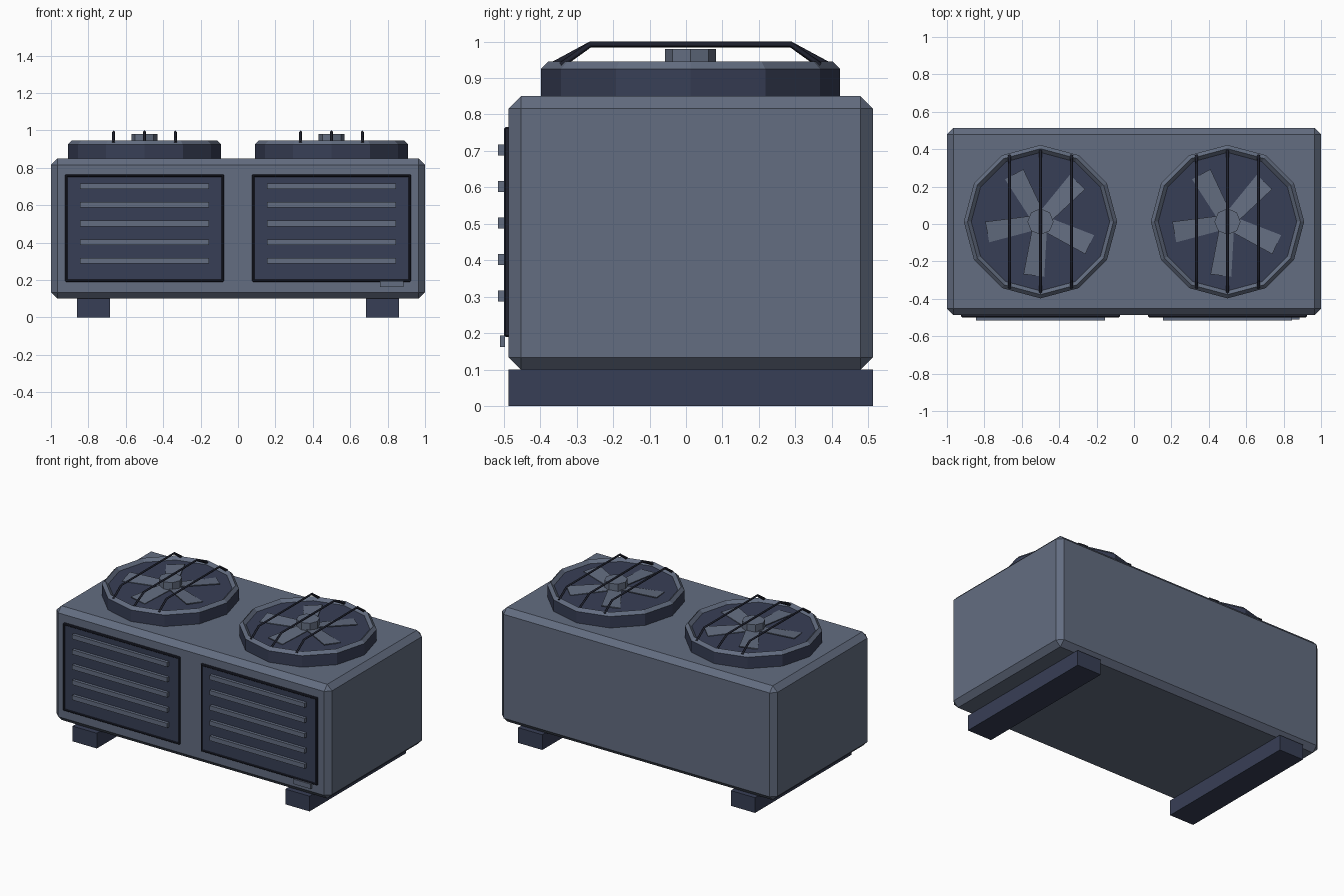
import bpy, bmesh
from math import radians
from mathutils import Matrix, Vector

cube = bpy.data.objects.get("Cube")
if cube:
    bpy.data.objects.remove(cube, do_unlink=True)


def material(name, rgb):
    m = bpy.data.materials.new(name)
    m.use_nodes = True
    m.diffuse_color = (*rgb, 1)
    m.node_tree.nodes["Principled BSDF"].inputs["Base Color"].default_value = (*rgb, 1)
    return m


STEEL = material("blue grey steel", (0.125, 0.153, 0.218))
DARK = material("dark slate", (0.039, 0.049, 0.092))
BLACK = material("near black", (0.013, 0.015, 0.027))


def finish(name, bm, mat):
    bmesh.ops.recalc_face_normals(bm, faces=bm.faces)
    mesh = bpy.data.meshes.new(name)
    bm.to_mesh(mesh)
    bm.free()
    mesh.materials.append(mat)
    ob = bpy.data.objects.new(name, mesh)
    bpy.context.collection.objects.link(ob)
    return ob


def box(name, mat, x, y, z, bevel=0):
    """Box from (min, max) pairs on each axis."""
    bm = bmesh.new()
    bmesh.ops.create_cube(bm, size=1)
    for v in bm.verts:
        v.co = Vector([(a + b) / 2 + c * (b - a) for c, (a, b) in zip(v.co, (x, y, z))])
    ob = finish(name, bm, mat)
    if bevel:
        mod = ob.modifiers.new("chamfer", "BEVEL")
        mod.width = bevel
        mod.segments = 1
    return ob


def cylinder(name, mat, centre, radius, z0, z1, sides):
    bm = bmesh.new()
    # Turn so that a corner points along +x
    spin = Matrix.Rotation(radians(90), 4, "Z")
    bmesh.ops.create_cone(bm, cap_ends=True, segments=sides, radius1=radius,
                          radius2=radius, depth=z1 - z0,
                          matrix=Matrix.Translation((*centre, (z0 + z1) / 2)) @ spin)
    return finish(name, bm, mat)


FRONT, BACK = -0.487, 0.513
FAN_Y = 0.0125
RIM_Z = 0.925

# Cabinet
box("cabinet", STEEL, (-1, 1), (FRONT, BACK), (0.1, 0.85), 0.034)

for side, s in (("right", -1), ("left", 1)):
    cx = 0.5 * s

    # Support rail
    fx = 0.773 * s
    box(side + "_foot", DARK, (fx - 0.088, fx + 0.088), (FRONT, BACK), (0, 0.1))

    # Front grille panel with frame and louvres
    x0, x1, z0, z1 = cx - 0.424, cx + 0.424, 0.19, 0.765
    box(side + "_panel", DARK, (x0 + .005, x1 - .005), (-0.495, FRONT + .01), (z0 + .005, z1 - .005))
    t = 0.013
    for part, xs, zs in (("bottom", (x0, x1), (z0, z0 + t)), ("top", (x0, x1), (z1 - t, z1)),
                         ("inner", (x0, x0 + t), (z0, z1)), ("outer", (x1 - t, x1), (z0, z1))):
        box(f"{side}_frame_{part}", BLACK, xs, (-0.499, FRONT + .01), zs, 0.004)
    for i in range(5):
        z = 0.302 + 0.1 * i
        box(f"{side}_louvre_{i + 1}", STEEL, (cx - 0.345, cx + 0.345),
            (-0.515, -0.493), (z - 0.015, z + 0.015))

    # Fan drum, diamond section rim and hub
    centre = (cx, FAN_Y)
    cylinder(side + "_fan_drum", DARK, centre, 0.41, 0.84, RIM_Z, 12)
    bpy.ops.mesh.primitive_torus_add(major_segments=12, minor_segments=4, major_radius=0.39,
                                     minor_radius=0.02, location=(*centre, RIM_Z))
    rim = bpy.context.object
    rim.name = side + "_fan_rim"
    rim.data.materials.append(STEEL)
    cylinder(side + "_fan_hub", STEEL, centre, 0.07, RIM_Z - 0.01, 0.98, 8)

    # Five pitched blades
    bm = bmesh.new()
    for k in range(5):
        turn = Matrix.Translation((*centre, 0)) @ Matrix.Rotation(radians(47 + 72 * k), 4, "Z")
        corners = [(0.05, -0.04), (0.29, -0.056), (0.29, 0.056), (0.05, 0.04)]
        rings = [[bm.verts.new(turn @ Vector((r, w, 0.934 - 0.1 * w + h))) for r, w in corners]
                 for h in (-0.006, 0)]
        low, high = rings
        bm.faces.new(low[::-1])
        bm.faces.new(high)
        for i in range(4):
            j = (i + 1) % 4
            bm.faces.new((low[i], low[j], high[j], high[i]))
    finish(side + "_fan_blades", bm, STEEL)

    # Guard bars bent over the fan
    for i, dx in enumerate((-0.165, 0, 0.165)):
        foot = 0.355 if dx else 0.38
        curve = bpy.data.curves.new("guard_bar", "CURVE")
        curve.dimensions = "3D"
        curve.bevel_depth = 0.008
        curve.bevel_resolution = 0
        curve.use_fill_caps = True
        path = curve.splines.new("POLY")
        path.points.add(3)
        for p, (y, z) in zip(path.points, ((-foot, 0.935), (-0.275, 0.992),
                                           (0.275, 0.992), (foot, 0.935))):
            p.co = (cx + dx, FAN_Y + y, z, 1)
        curve.materials.append(BLACK)
        bar = bpy.data.objects.new(f"{side}_guard_bar_{i + 1}", curve)
        bpy.context.collection.objects.link(bar)

# Small plate at the lower corner of the left panel
box("rating_plate", STEEL, (0.76, 0.885), (-0.51, -0.496), (0.162, 0.194))
